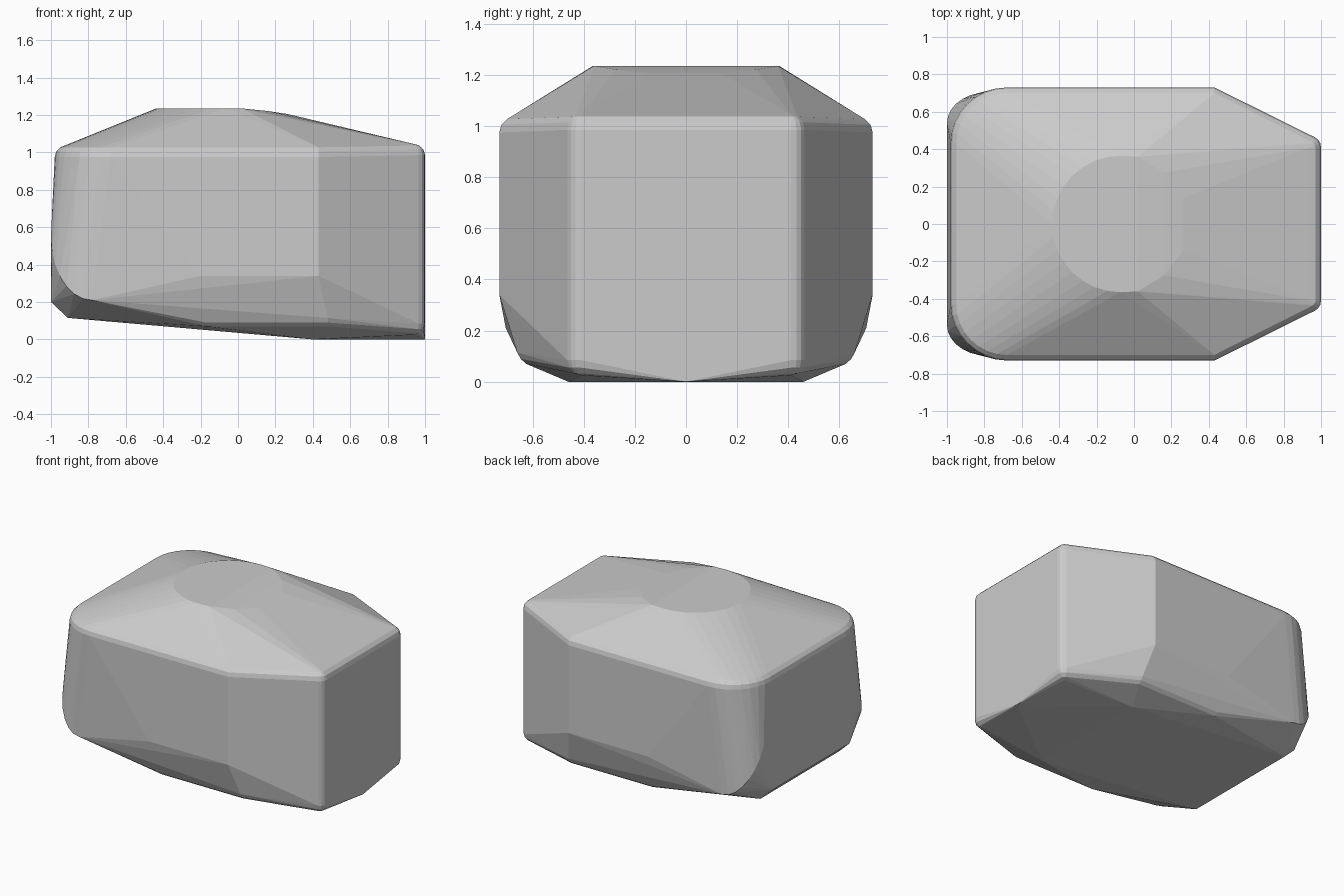
import bpy, bmesh
from math import sin, cos, pi, radians

if "Cube" in bpy.data.objects:
    bpy.data.objects.remove(bpy.data.objects["Cube"])

half = []  # control points of the y >= 0 half


def add(*pts):
    half.extend(pts)


def rim(cx, cy, cz, R, r, a0, a1, n, steps, b0=0, b1=90):
    """Rounded corner: outline sweep a0..a1, edge roll b0..b1 (degrees)."""
    for i in range(n + 1):
        a = radians(a0 + (a1 - a0) * i / n)
        for j in range(steps + 1):
            b = radians(b0 + (b1 - b0) * j / steps)
            d = R + r * cos(b)
            add((cx + d * cos(a), cy + d * sin(a), cz + r * sin(b)))


# Rounded plateau on top, its right end sloping down slightly
for i in range(9):
    a = radians(90 + 90 * i / 8)
    add((-0.07 + 0.367 * cos(a), 0.365 * sin(a), 1.235))
add((0.02, 0.36, 1.235), (0.16, 0.275, 1.221), (0.265, 0.14, 1.205))

# Upper rim: large left corner, middle side break, small right corner
rim(-0.68, 0.43, 0.975, 0.24, 0.06, 90, 180, 8, 3)
rim(0.43, 0.67, 0.975, 0, 0.06, 90, 90, 1, 3)
rim(0.94, 0.41, 0.985, 0, 0.06, 0, 64, 3, 3)

# Lower right corner and raised keel of the base
rim(0.94, 0.41, 0.085, 0, 0.06, 0, 64, 3, 3, -90, 0)
add((1, 0, 0), (0.40, 0.46, 0))

# Side wall foot and rolled lower edge
for x in (-0.2, 0.43):
    add((x, 0.73, 0.34))
for x in (-0.17, 0.48):
    add((x, 0.66, 0.115), (x, 0.647, 0.09), (x, 0.625, 0.07))

# Lower left: sweeping rounded corner and chamfered tail
for i in range(8):
    t = pi / 2 * i / 7
    add((-0.78 - 0.22 * cos(t), 0.54 + 0.165 * sin(t), 0.55 - 0.34 * sin(t)))
add((-1, 0.44, 0.2), (-0.91, 0.45, 0.115))

# Mirror the points and wrap them in a faceted shell
bm = bmesh.new()
for x, y, z in half:
    for s in (1, -1):
        bm.verts.new((x, s * y, z))
bmesh.ops.remove_doubles(bm, verts=bm.verts, dist=0.0005)
res = bmesh.ops.convex_hull(bm, input=bm.verts)
junk = set(res["geom_interior"]) | set(res["geom_unused"])
bmesh.ops.delete(bm, geom=[v for v in junk if isinstance(v, bmesh.types.BMVert)], context='VERTS')
bmesh.ops.dissolve_limit(bm, angle_limit=radians(0.5), verts=bm.verts, edges=bm.edges)
bmesh.ops.recalc_face_normals(bm, faces=bm.faces)

mesh = bpy.data.meshes.new("faceted_body")
bm.to_mesh(mesh)
bm.free()
bpy.context.collection.objects.link(bpy.data.objects.new("faceted_body", mesh))
